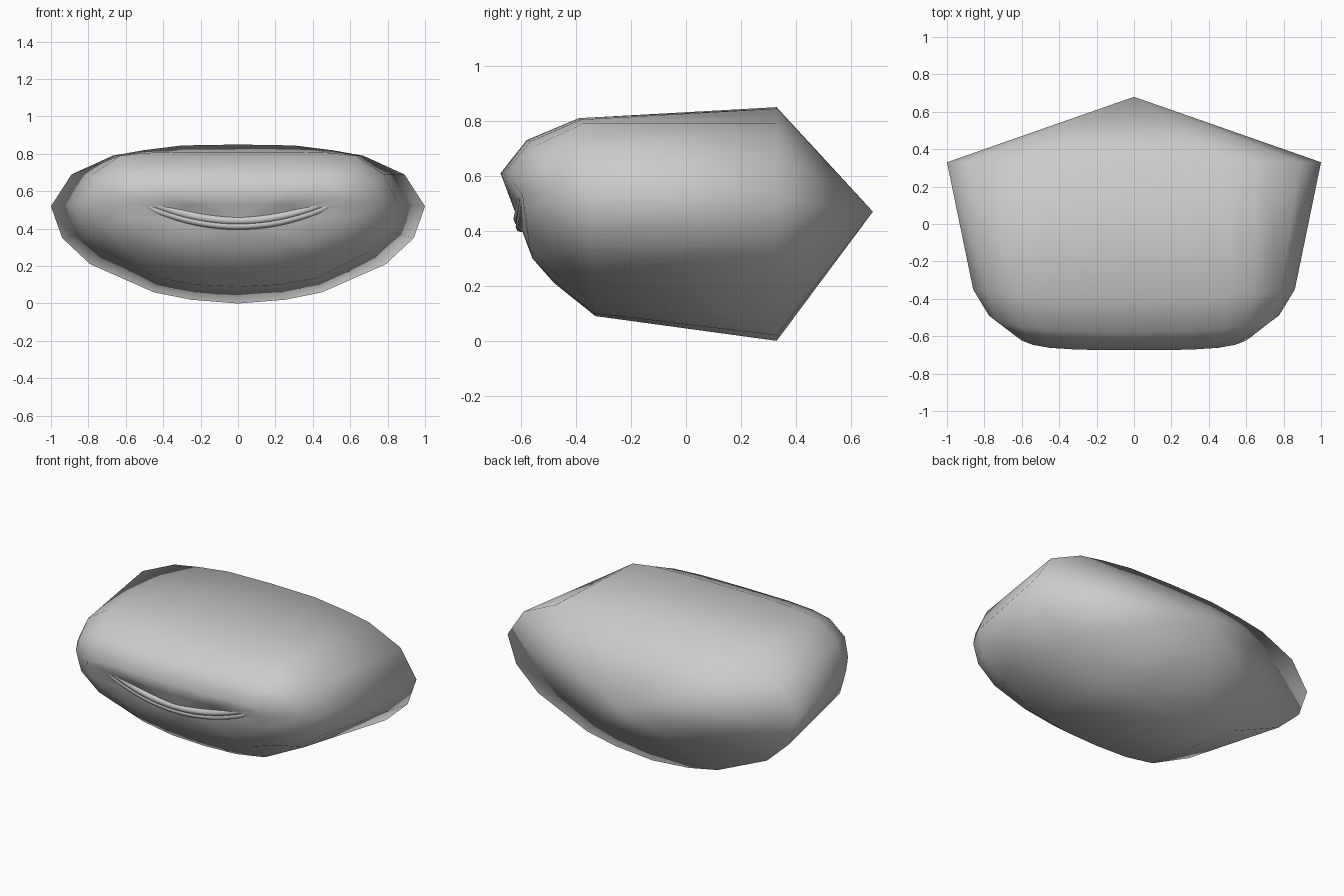
import bpy, bmesh, math
from mathutils import Vector

if "Cube" in bpy.data.objects:
    bpy.data.objects.remove(bpy.data.objects["Cube"])

grey = bpy.data.materials.new("plain grey")
grey.diffuse_color = (0.6, 0.6, 0.6, 1)
grey.use_nodes = True
grey.node_tree.nodes["Principled BSDF"].inputs["Base Color"].default_value = grey.diffuse_color

# Half cross-sections (x, z), from top centre round the right side to bottom centre
REAR = [(0, .85), (.3, .845), (.5, .82), (.67, .79), (.89, .69), (1, .52),
        (.94, .35), (.79, .21), (.45, .06), (.25, .02), (0, 0)]
BROW = [(0, .81), (.3, .81), (.5, .805), (.63, .79), (.78, .69), (.86, .53),
        (.82, .38), (.69, .27), (.42, .135), (.22, .10), (0, .09)]
CHEEK = [(0, .73), (.3, .73), (.48, .725), (.61, .71), (.73, .64), (.775, .54),
         (.74, .42), (.62, .32), (.4, .25), (.2, .22), (0, .21)]
LIP = [(0, .61), (.3, .61), (.45, .61), (.54, .60), (.60, .57), (.62, .53),
       (.60, .46), (.52, .40), (.36, .33), (.18, .30), (0, .29)]


def section(half, y_top, y_side, y_bottom):
    """Mirror a half section; its depth runs from top over side to bottom."""
    n = len(half) - 1
    pts = []
    for i, (x, z) in enumerate(half):
        t = i / n
        a, b, k = (y_top, y_side, t * 2) if t < .5 else (y_side, y_bottom, t * 2 - 1)
        k = k * k if t < .5 else k
        pts.append(Vector((x, a + (b - a) * k, z)))
    return pts + [Vector((-p.x, p.y, p.z)) for p in pts[-2:0:-1]]


# Body: lofted sections, closed by a pointed back and a rounded front
lip = section(LIP, -.675, -.595, -.55)
mid = Vector((0, -.615, .45))
inner = [mid.lerp(p, .5) for p in lip]
rings = [section(REAR, .33, .33, .33), section(BROW, -.39, -.35, -.33),
         section(CHEEK, -.58, -.49, -.48), lip, inner]
bm = bmesh.new()
loops = [[bm.verts.new(p) for p in r] for r in rings]
tip, nose = bm.verts.new((0, .68, .47)), bm.verts.new(mid)
count = len(loops[0])
for i in range(count):
    j = (i + 1) % count
    for a, b in zip(loops, loops[1:]):
        bm.faces.new((a[i], a[j], b[j], b[i]))
    bm.faces.new((tip, loops[0][j], loops[0][i]))
    bm.faces.new((nose, loops[-1][i], loops[-1][j]))
bmesh.ops.recalc_face_normals(bm, faces=bm.faces)
for f in bm.faces:
    f.smooth = True
mesh = bpy.data.meshes.new("body")
bm.to_mesh(mesh)
bm.free()
mesh.materials.append(grey)
body = bpy.data.objects.new("body", mesh)
bpy.context.collection.objects.link(body)


# Mouth: two curved beads that meet at the corners
def bead(name, drop, push, radius):
    curve = bpy.data.curves.new(name, 'CURVE')
    curve.dimensions = '3D'
    curve.bevel_depth = radius
    curve.bevel_resolution = 2
    curve.use_fill_caps = True
    line = curve.splines.new('POLY')
    steps = 20
    line.points.add(steps)
    for i, p in enumerate(line.points):
        u = i / steps * 2 - 1
        bend = 1 - u * u
        p.co = (.55 * u, -.58 - .02 * bend - push * bend,
                .57 - .135 * bend - drop * min(1, 3 * bend), 1)
    curve.materials.append(grey)
    ob = bpy.data.objects.new(name, curve)
    bpy.context.collection.objects.link(ob)


bead("upper_lip_bead", -.008, .005, .023)
bead("lower_lip_bead", .020, 0, .020)
